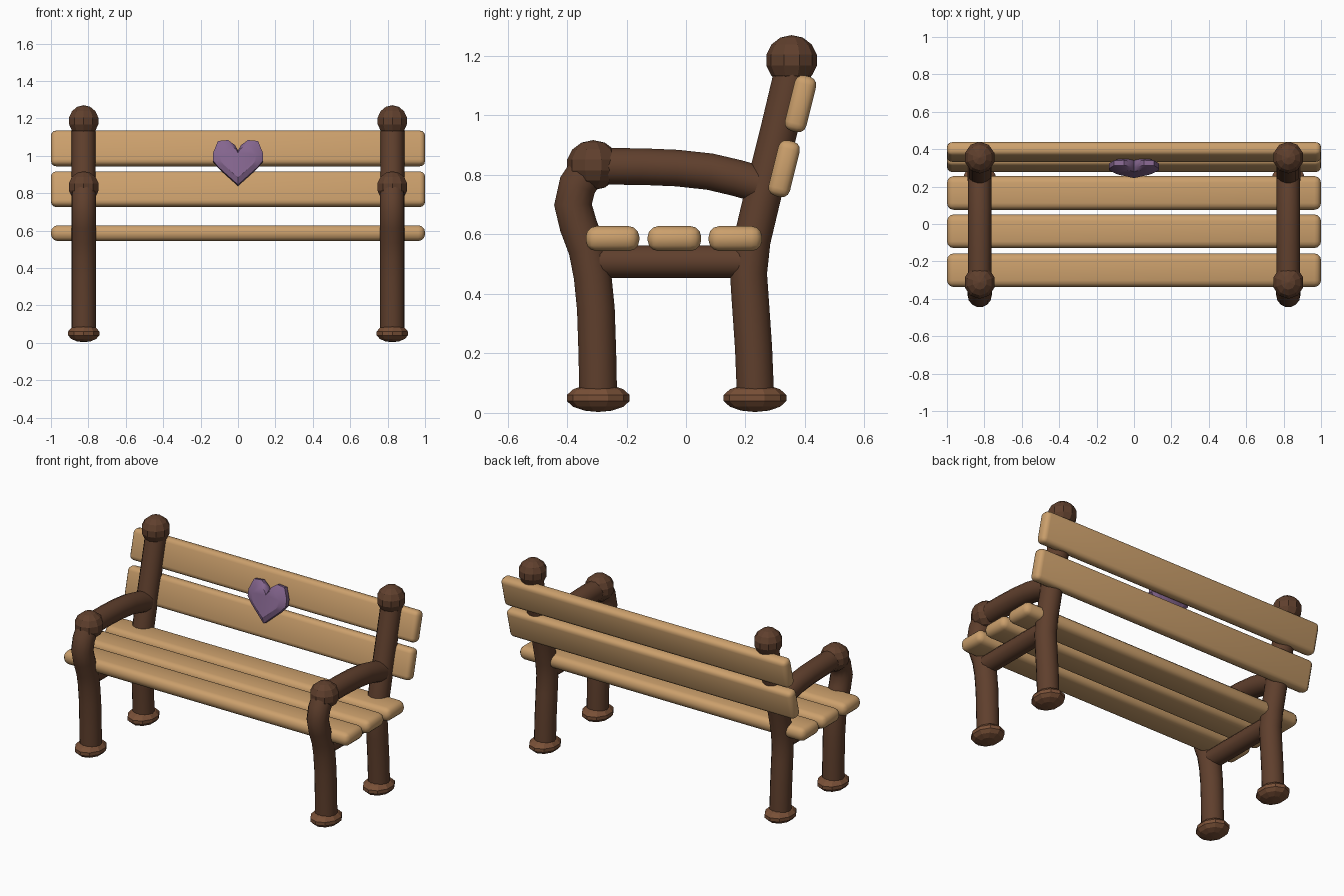
import bpy, bmesh
from math import sin, cos, pi, radians
from mathutils import Vector

if "Cube" in bpy.data.objects:
    bpy.data.objects.remove(bpy.data.objects["Cube"])


def material(name, rgb):
    m = bpy.data.materials.new(name)
    m.diffuse_color = (*rgb, 1)
    m.use_nodes = True
    m.node_tree.nodes["Principled BSDF"].inputs["Base Color"].default_value = m.diffuse_color
    return m


DARK = material("dark_wood", (0.115, 0.05, 0.026))
FOOT = material("foot_wood", (0.19, 0.08, 0.038))
LIGHT = material("light_wood", (0.60, 0.35, 0.15))
PURPLE = material("purple", (0.23, 0.13, 0.27))


def finish(bm, name, mat, smooth=None):
    bmesh.ops.recalc_face_normals(bm, faces=bm.faces)
    me = bpy.data.meshes.new(name)
    bm.to_mesh(me)
    bm.free()
    me.materials.append(mat)
    ob = bpy.data.objects.new(name, me)
    bpy.context.collection.objects.link(ob)
    if smooth:
        bpy.ops.object.select_all(action='DESELECT')
        ob.select_set(True)
        bpy.context.view_layer.objects.active = ob
        bpy.ops.object.shade_smooth_by_angle(angle=radians(smooth))
    return ob


def skin(bm, rings):
    """Bridge successive rings of points and cap both ends."""
    vs = [[bm.verts.new(p) for p in r] for r in rings]
    n = len(vs[0])
    for a, b in zip(vs, vs[1:]):
        for i in range(n):
            j = (i + 1) % n
            bm.faces.new((a[i], a[j], b[j], b[i]))
    bm.faces.new(vs[0])
    bm.faces.new(vs[-1])


def tube(name, x, path, radius, sides=14):
    """Round pole along a (y, z) path in the plane at x."""
    pts = [Vector((x, y, z)) for y, z in path]
    rings = []
    for i, p in enumerate(pts):
        t = (pts[min(i + 1, len(pts) - 1)] - pts[max(i - 1, 0)]).normalized()
        side = Vector((1, 0, 0))
        up = t.cross(side)
        rings.append([p + radius * (cos(2 * pi * k / sides) * side + sin(2 * pi * k / sides) * up)
                      for k in range(sides)])
    bm = bmesh.new()
    skin(bm, rings)
    finish(bm, name, DARK, 40)


def ball(name, loc, size, mat, segs, rings):
    bm = bmesh.new()
    bmesh.ops.create_uvsphere(bm, u_segments=segs, v_segments=rings, radius=1)
    bmesh.ops.scale(bm, vec=size, verts=bm.verts)
    bmesh.ops.translate(bm, vec=loc, verts=bm.verts)
    finish(bm, name, mat)


def slat(name, y, z, depth, height, bevel, tilt=0):
    bm = bmesh.new()
    bmesh.ops.create_cube(bm, size=1)
    bmesh.ops.scale(bm, vec=(2, depth, height), verts=bm.verts)
    bmesh.ops.bevel(bm, geom=bm.edges[:], offset=bevel, segments=3, profile=0.5, affect='EDGES')
    ob = finish(bm, name, LIGHT, 40)
    ob.location = (0, y, z)
    ob.rotation_euler.x = -radians(tilt)


# side frames: legs, armrest, stretcher, knobs and feet
front_path = [(-0.295, 0.05), (-0.298, 0.2), (-0.303, 0.35), (-0.314, 0.46), (-0.332, 0.55),
              (-0.362, 0.63), (-0.38, 0.70), (-0.365, 0.765), (-0.315, 0.84)]
back_path = [(0.234, 0.05), (0.227, 0.22), (0.216, 0.38), (0.21, 0.47), (0.222, 0.58),
             (0.26, 0.74), (0.31, 0.94), (0.36, 1.15)]
arm_path = [(-0.31, 0.829), (-0.15, 0.828), (-0.03, 0.823), (0.08, 0.811), (0.17, 0.79), (0.24, 0.77)]
for side, x in (("left", -0.825), ("right", 0.825)):
    tube(f"front_leg_{side}", x, front_path, 0.065)
    tube(f"back_post_{side}", x, back_path, 0.064)
    tube(f"armrest_{side}", x, arm_path, 0.063)
    tube(f"stretcher_{side}", x, [(-0.31, 0.508), (0.21, 0.508)], 0.056)
    ball(f"arm_knob_{side}", (x, -0.312, 0.833), (0.086, 0.09, 0.084), DARK, 10, 7)
    ball(f"post_knob_{side}", (x, 0.355, 1.186), (0.084, 0.087, 0.084), DARK, 10, 7)
    for leg, y in (("front", -0.295), ("back", 0.232)):
        ball(f"{leg}_foot_{side}", (x, y, 0.05), (0.09, 0.108, 0.047), FOOT, 10, 7)

# seat slats
for i, y in enumerate((-0.247, -0.039, 0.166)):
    slat(f"seat_slat_{i + 1}", y, 0.586, 0.18, 0.084, 0.036)

# tilted backrest slats
slat("back_slat_lower", 0.33, 0.821, 0.074, 0.192, 0.028, 14)
slat("back_slat_upper", 0.385, 1.039, 0.074, 0.192, 0.028, 14)

# puffed heart on the backrest
half = [(0, 0.066), (0.016, 0.094), (0.053, 0.122), (0.107, 0.117), (0.134, 0.05), (0.133, 0.008),
        (0.105, -0.027), (0.05, -0.078), (0, -0.124)]
outline = half + [(-x, z) for x, z in half[-2:0:-1]]
layers = [(-0.032, 0.72), (-0.014, 1), (0.014, 1), (0.032, 0.72)]
bm = bmesh.new()
skin(bm, [[(x * s, y, z * s) for x, z in outline] for y, s in layers])
heart = finish(bm, "heart", PURPLE, 30)
heart.location = (0, 0.298, 0.962)
heart.rotation_euler.x = -radians(14)
